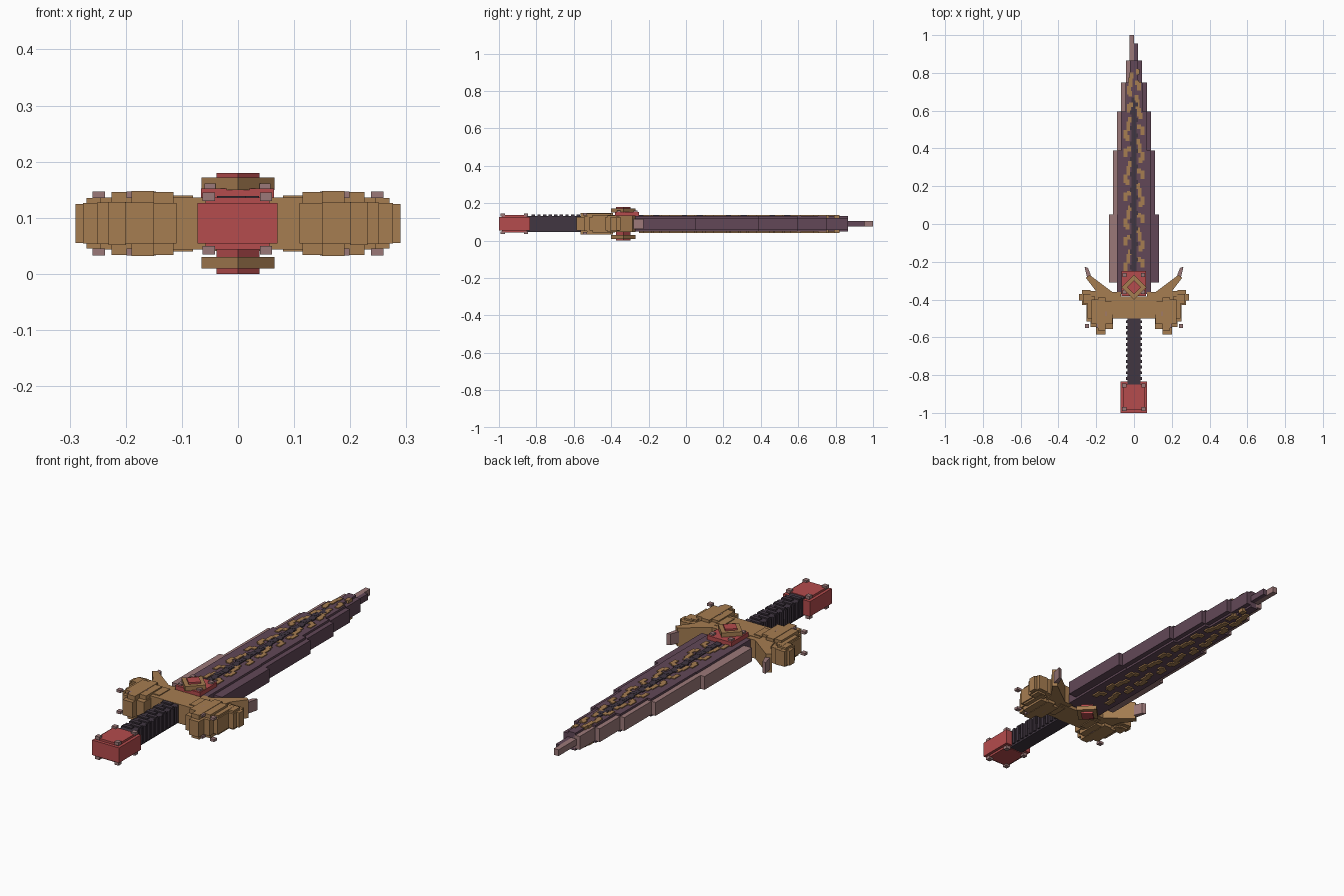
import bpy, bmesh
from math import radians
from mathutils import Matrix

cube = bpy.data.objects.get("Cube")
if cube:
    bpy.data.objects.remove(cube, do_unlink=True)

MID = 0.09  # height of the sword's central plane


def material(name, rgb):
    m = bpy.data.materials.new(name)
    m.use_nodes = True
    m.diffuse_color = (*rgb, 1)
    for n in m.node_tree.nodes:
        if n.type == "BSDF_PRINCIPLED":
            n.inputs["Base Color"].default_value = (*rgb, 1)
            n.inputs["Roughness"].default_value = 0.8
    return m


gold = material("gold", (0.38, 0.205, 0.083))
red = material("red", (0.46, 0.072, 0.075))
purple = material("purple", (0.122, 0.064, 0.096))
mauve = material("mauve", (0.33, 0.19, 0.19))
dark = material("dark leather", (0.052, 0.037, 0.053))


def finish(name, bm, mat):
    bmesh.ops.recalc_face_normals(bm, faces=bm.faces)
    me = bpy.data.meshes.new(name)
    bm.to_mesh(me)
    bm.free()
    me.materials.append(mat)
    ob = bpy.data.objects.new(name, me)
    bpy.context.collection.objects.link(ob)
    return ob


def boxes(name, mat, items, turn=0):
    """Join boxes given as (x0, x1, y0, y1, z0, z1) into one object."""
    bm = bmesh.new()
    for x0, x1, y0, y1, z0, z1 in items:
        mtx = (Matrix.Translation(((x0 + x1) / 2, (y0 + y1) / 2, (z0 + z1) / 2))
               @ Matrix.Rotation(radians(turn), 4, "Z")
               @ Matrix.Diagonal((x1 - x0, y1 - y0, z1 - z0, 1)))
        bmesh.ops.create_cube(bm, size=1, matrix=mtx)
    return finish(name, bm, mat)


def slab(x0, x1, y0, y1, half):
    return (x0, x1, y0, y1, MID - half, MID + half)


def both_sides(items):
    return items + [(-b[1], -b[0], *b[2:]) for b in items]


def prism(name, mat, points, half):
    bm = bmesh.new()
    face = bm.faces.new([bm.verts.new((x, y, MID - half)) for x, y in points])
    ext = bmesh.ops.extrude_face_region(bm, geom=[face])
    bmesh.ops.translate(bm, vec=(0, 0, 2 * half),
                        verts=[v for v in ext["geom"] if isinstance(v, bmesh.types.BMVert)])
    return finish(name, bm, mat)


def rivets(name, spots, low, high, size=0.011):
    items = []
    for x, y in spots:
        for h in (low, -high):
            items.append((x - size, x + size, y - size, y + size,
                          MID + h, MID + h + high - low))
    return boxes(name, mauve, items)


# Blade: stepped segments as (start, end, outer half width, body half width)
steps = [(-0.31, 0.05, 0.133, 0.09), (0.05, 0.39, 0.112, 0.088),
         (0.39, 0.595, 0.09, 0.068), (0.595, 0.75, 0.068, 0.045),
         (0.75, 0.865, 0.043, 0.02)]
boxes("blade_body", purple, [slab(-b, b, y0 - 0.06, y1, 0.042) for y0, y1, o, b in steps])
boxes("blade_left_edge", purple, [slab(b - 0.01, o, y0, y1, 0.032) for y0, y1, o, b in steps])
boxes("blade_right_edge", mauve, [slab(-o, 0.01 - b, y0, y1, 0.032) for y0, y1, o, b in steps])
boxes("blade_tip_bright", mauve, [slab(-0.025, 0, 0.84, 1, 0.015)])
boxes("blade_tip_shaded", purple, [slab(0, 0.02, 0.84, 0.955, 0.015)])

# Jagged fuller down the upper face
fuller = [(-0.013, 0.013, -0.27, 0.67, MID, MID + 0.046)]
for i in range(22):
    shift = 0.008 if i % 2 else -0.008
    y = -0.24 + i * 0.041
    fuller.append((shift - 0.012, shift + 0.012, y, y + 0.022, MID, MID + 0.047))
boxes("blade_fuller", dark, fuller)

# Gold inlay: one small motif stepped along both faces
motif = [(-0.045, 0.0, 0.045), (-0.027, 0.03, 0.025), (0.03, 0.02, 0.05),
         (0.045, -0.02, 0.045), (0.022, 0.065, 0.03), (-0.034, 0.085, 0.03)]
upper, lower = [], []
for i in range(9):
    base, flip = -0.23 + i * 0.117, 1 if i % 2 else -1
    squeeze = 1 if base < 0.55 else 0.6
    for x, y, length in motif:
        cx = x * flip * squeeze
        y0 = base + y
        if y0 + length < 0.84:
            upper.append((cx - 0.01, cx + 0.01, y0, y0 + length, MID + 0.03, MID + 0.046))
            lower.append((cx - 0.012, cx + 0.012, y0, y0 + length, MID - 0.049, MID - 0.03))
boxes("upper_gold_inlay", gold, upper)
boxes("lower_gold_inlay", gold, lower)

# Guard: centre bar, and wings of columns as (x0, x1, y0, y1, half height)
boxes("guard_bar", gold, [slab(-0.12, 0.12, -0.5, -0.385, 0.046)])
columns = [(0.275, 0.29, -0.405, -0.37, 0.035), (0.25, 0.276, -0.43, -0.35, 0.036),
           (0.23, 0.251, -0.515, -0.35, 0.037), (0.2, 0.231, -0.545, -0.355, 0.038),
           (0.15, 0.201, -0.585, -0.36, 0.037), (0.11, 0.151, -0.555, -0.365, 0.036)]
boxes("guard_wings", gold, both_sides([slab(*c) for c in columns]))
relief = [(0.225, 0.27, -0.42, -0.37, 0.045), (0.21, 0.245, -0.5, -0.38, 0.046),
          (0.18, 0.225, -0.53, -0.4, 0.056), (0.15, 0.19, -0.565, -0.39, 0.058),
          (0.115, 0.16, -0.53, -0.41, 0.056), (0.08, 0.12, -0.48, -0.4, 0.05)]
boxes("guard_wing_relief", gold, both_sides([slab(*c) for c in relief]))

# Swept arms with pale horn tips
arm = [(0.25, -0.27), (0.19, -0.345), (0.2, -0.4), (0.08, -0.41), (0.08, -0.355), (0.125, -0.355)]
arm = [(0.255, -0.285), (0.205, -0.35), (0.19, -0.41), (0.07, -0.41), (0.07, -0.36),
       (0.115, -0.36), (0.235, -0.27)]
horn = [(0.248, -0.228), (0.264, -0.235), (0.25, -0.285), (0.228, -0.275)]
for side, s in (("left", 1), ("right", -1)):
    prism(side + "_guard_arm", gold, [(s * x, y) for x, y in arm], 0.044)
    horn_pts = [(0.262, -0.226), (0.244, -0.232), (0.228, -0.272), (0.248, -0.285)]
    prism(side + "_horn_tip", mauve, [(s * x, y) for x, y in horn_pts], 0.027)

rivets("guard_rivets", [(s * x, y) for s in (1, -1)
                        for x, y in ((0.248, -0.54), (0.188, -0.54), (0.157, -0.475))],
       0.045, 0.057)

# Jewel: red plate, gold diamond and red stone, with a stone below too
boxes("jewel_plate", red, [(-0.066, 0.064, -0.38, -0.25, 0.125, 0.152)])
boxes("jewel_plate_rivets", mauve,
      [(x - 0.01, x + 0.01, y - 0.01, y + 0.01, 0.15, 0.161)
       for x in (-0.05, 0.048) for y in (-0.27, -0.36)])
boxes("jewel_setting", gold, [(-0.046, 0.046, -0.381, -0.289, 0.15, 0.172),
                              (-0.046, 0.046, -0.381, -0.289, 0.01, 0.03)], 45)
boxes("jewel_stone", red, [(-0.027, 0.027, -0.362, -0.308, 0.165, 0.18),
                           (-0.027, 0.027, -0.362, -0.308, 0, 0.05)], 45)

# Grip with wrapped ridges
boxes("grip_core", dark, [slab(-0.035, 0.035, -0.85, -0.49, 0.043)])
ridges = []
for i in range(11):
    y = -0.825 + i * 0.03
    ridges.append((-0.043, 0.043, y, y + 0.015, MID - 0.035, MID + 0.043))
    x = 0.012 if i % 2 else -0.012
    ridges.append((x - 0.025, x + 0.025, y, y + 0.018, MID, MID + 0.049))
boxes("grip_wrap", dark, ridges)

# Pommel
boxes("pommel", red, [slab(-0.072, 0.07, -1, -0.835, 0.036),
                      slab(-0.058, 0.056, -0.985, -0.85, 0.046)])
rivets("pommel_rivets", [(x, y) for x in (-0.052, 0.05) for y in (-0.98, -0.855)], 0.04, 0.055)
